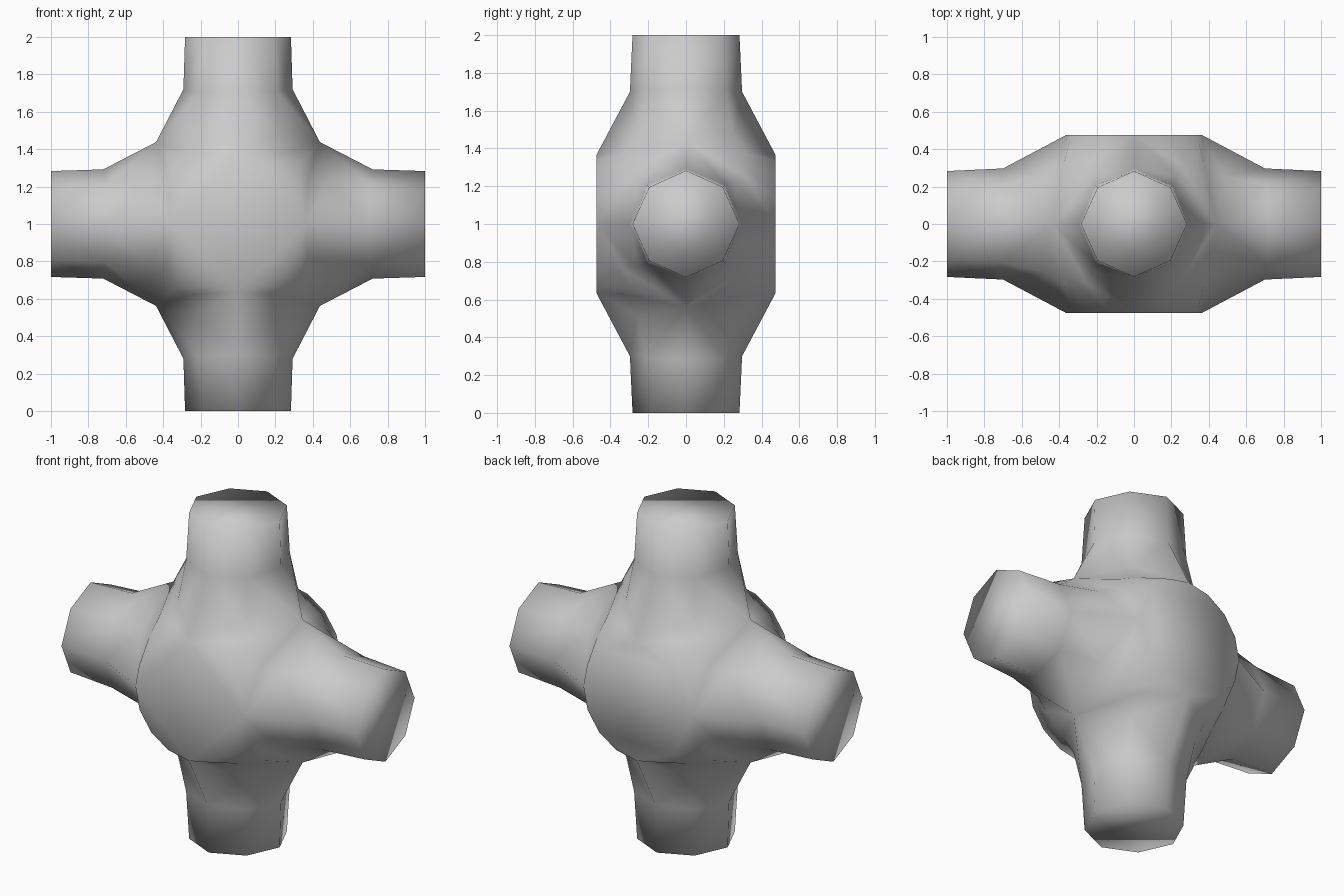
import bpy, bmesh
from itertools import product
from mathutils import Vector

if "Cube" in bpy.data.objects:
    bpy.data.objects.remove(bpy.data.objects["Cube"])

# One sixteenth of the junction: half of the right arm's front-upper patch
P = {
    'E0': (1, -.283, 0), 'E1': (1, -.195, .195), 'E2': (1, 0, .283),              # arm end
    'R0': (.70, -.297, 0), 'R1': (.71, -.207, .207), 'R2': (.72, 0, .292),        # arm root
    'F0': (.364, -.475, 0), 'F1': (.336, -.475, .139), 'F2': (.257, -.475, .257), # front disc rim
    'D': (.438, 0, .438), 'M': (.345, -.277, .345),                               # crotch between arms
    'N': (.48, -.255, .228), 'T': (.375, -.32, .246),
}
QUADS = ["E0 E1 R1 R0", "E1 E2 R2 R1", "R1 R2 D N", "R0 R1 N F0",
         "F0 N T F1", "F1 T M F2", "D M T N"]

# Repeat the patch by swapping x/z and mirroring on all three axes
bm = bmesh.new()
for swap, sx, sy, sz in product((False, True), (1, -1), (1, -1), (1, -1)):
    v = {}
    for key, (x, y, z) in P.items():
        if swap:
            x, z = z, x
        v[key] = bm.verts.new(Vector((x * sx, y * sy, 1 + z * sz)))
    for q in QUADS:
        bm.faces.new([v[k] for k in q.split()])
bmesh.ops.remove_doubles(bm, verts=bm.verts[:], dist=0.001)

# Flat caps on the four arm ends and the front and back discs
bmesh.ops.holes_fill(bm, edges=[e for e in bm.edges if e.is_boundary], sides=0)
bmesh.ops.recalc_face_normals(bm, faces=bm.faces[:])
for f in bm.faces:
    f.smooth = True

mesh = bpy.data.meshes.new("pipe_junction")
bm.to_mesh(mesh)
bm.free()
obj = bpy.data.objects.new("pipe_junction", mesh)
bpy.context.collection.objects.link(obj)
